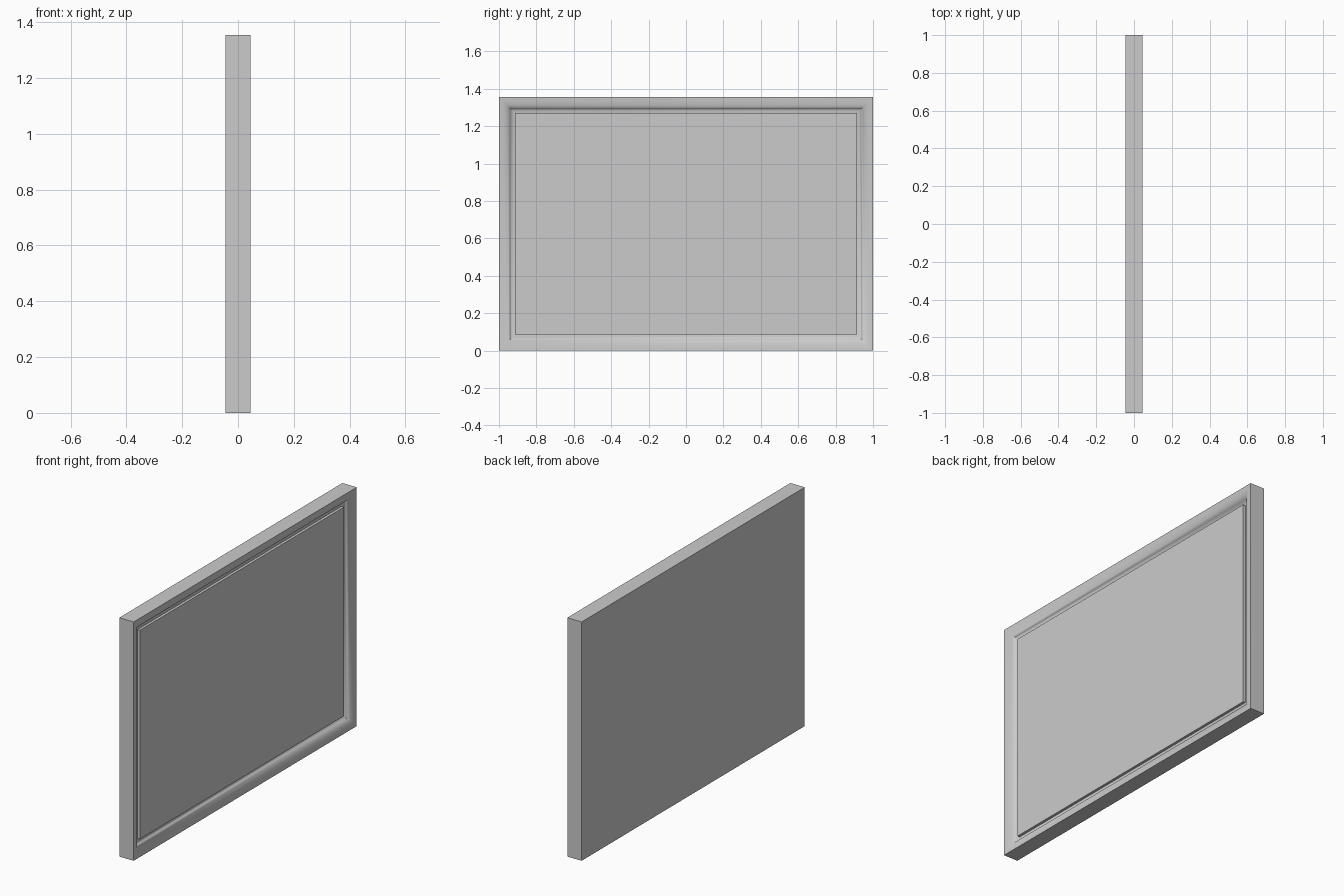
import bpy, bmesh, math

if "Cube" in bpy.data.objects:
    bpy.data.objects.remove(bpy.data.objects["Cube"])

W, H, D = 1.0, 1.355, 0.045   # half width, height, half depth


def rect_loop(bm, inset, x):
    """Rectangle in the yz plane, inset from the outer edge."""
    y, z0, z1 = W - inset, inset, H - inset
    return [bm.verts.new((x, a, b)) for a, b in ((-y, z0), (y, z0), (y, z1), (-y, z1))]


def swept_rect(name, profile):
    """Mitred rectangular shell through (inset, x) points, capped at both ends."""
    bm = bmesh.new()
    loops = [rect_loop(bm, d, x) for d, x in profile]
    for a, b in zip(loops, loops[1:]):
        for i in range(4):
            j = (i + 1) % 4
            bm.faces.new((a[i], a[j], b[j], b[i]))
    bm.faces.new(loops[0])
    bm.faces.new(loops[-1])
    bmesh.ops.recalc_face_normals(bm, faces=bm.faces)
    mesh = bpy.data.meshes.new(name)
    bm.to_mesh(mesh)
    bm.free()
    obj = bpy.data.objects.new(name, mesh)
    bpy.context.collection.objects.link(obj)
    bpy.ops.object.select_all(action='DESELECT')
    obj.select_set(True)
    bpy.context.view_layer.objects.active = obj
    bpy.ops.object.shade_smooth_by_angle(angle=math.radians(40))
    return obj


# Moulded frame with closed back: gentle inward slope, rounded step, groove floor
swept_rect("frame", [
    (0, -D), (0, D), (0.02, 0.043), (0.04, 0.037), (0.053, 0.030),
    (0.060, 0.020), (0.068, 0.013), (0.076, 0.010),
])

# Flat panel standing proud of the groove
swept_rect("panel", [(0.085, -0.02), (0.085, 0.025)])
